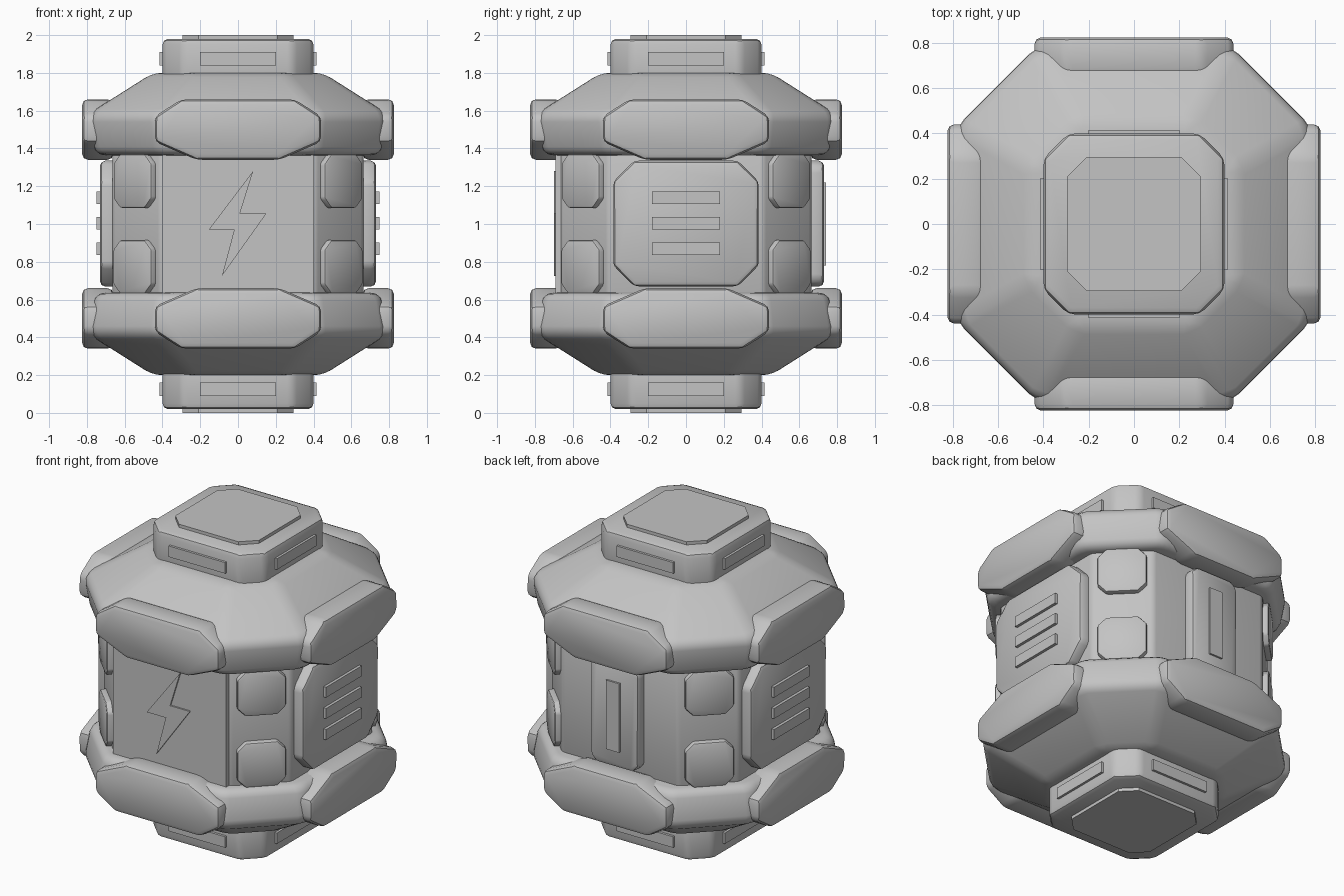
import bpy, bmesh, math
from mathutils import Matrix

if "Cube" in bpy.data.objects:
    bpy.data.objects.remove(bpy.data.objects["Cube"])

grey = bpy.data.materials.new("plain grey")
grey.diffuse_color = (0.55, 0.55, 0.55, 1)
grey.use_nodes = True
grey.node_tree.nodes["Principled BSDF"].inputs["Base Color"].default_value = grey.diffuse_color


def loft(name, loops, bevel=0.0, segments=2, turn=0.0):
    """Closed solid through equal-length point loops, bevelled and turned about z."""
    bm = bmesh.new()
    rows = [[bm.verts.new(p) for p in loop] for loop in loops]
    n = len(rows[0])
    for a, b in zip(rows, rows[1:]):
        for i in range(n):
            bm.faces.new((a[i], a[(i + 1) % n], b[(i + 1) % n], b[i]))
    bm.faces.new(rows[0])
    bm.faces.new(rows[-1])
    bmesh.ops.recalc_face_normals(bm, faces=bm.faces[:])
    if bevel:
        bmesh.ops.bevel(bm, geom=bm.edges[:], offset=bevel, segments=segments,
                        profile=0.5, affect='EDGES', clamp_overlap=True)
        bmesh.ops.recalc_face_normals(bm, faces=bm.faces[:])
    bm.transform(Matrix.Rotation(math.radians(turn), 4, 'Z'))
    mesh = bpy.data.meshes.new(name)
    bm.to_mesh(mesh)
    bm.free()
    mesh.materials.append(grey)
    ob = bpy.data.objects.new(name, mesh)
    bpy.context.collection.objects.link(ob)
    bpy.ops.object.select_all(action='DESELECT')
    ob.select_set(True)
    bpy.context.view_layer.objects.active = ob
    bpy.ops.object.shade_smooth_by_angle(angle=math.radians(32))
    return ob


def octagon(r, c, z):
    """Square of half size r whose flats end at c."""
    return [(c, -r, z), (r, -c, z), (r, c, z), (c, r, z),
            (-c, r, z), (-r, c, z), (-r, -c, z), (-c, -r, z)]


def plate(name, outline, inner, outer, bevel=0.0, turn=0.0):
    """Wall plate from an (x, z) outline, spanning two distances from the axis."""
    return loft(name, [[(x, -d, z) for x, z in outline] for d in (inner, outer)],
                bevel, 2, turn)


def box(w, z0, z1, cut=0.0):
    """Rectangle outline of half width w with optional cut corners."""
    if not cut:
        return [(-w, z0), (w, z0), (w, z1), (-w, z1)]
    return [(cut - w, z0), (w - cut, z0), (w, z0 + cut), (w, z1 - cut),
            (w - cut, z1), (cut - w, z1), (-w, z1 - cut), (-w, z0 + cut)]


# Central body
loft("core_body", [octagon(0.665, 0.41, 0.6), octagon(0.665, 0.41, 1.4)], 0.02)

# Top and bottom halves, mirrored about z = 1
for side, s in (("upper", 1), ("lower", -1)):
    # Sloped collar
    profile = [(0.5, 0.36), (0.755, 0.365), (0.79, 0.585), (0.45, 0.80)]
    loft(side + "_collar", [octagon(r, r * 0.55, 1 + s * h) for r, h in profile], 0.045, 3)
    # End cap with its raised plate
    loft(side + "_cap", [octagon(0.4, 0.29, 1 + s * h) for h in (0.7, 0.98)], 0.03)
    loft(side + "_cap_plate", [octagon(0.295, 0.21, 1 + s * h) for h in (0.96, 1.0)])
    # Bumper pads and cap bars on four sides
    pad = [(-0.22, 0.34), (0.22, 0.34), (0.44, 0.435), (0.44, 0.57),
           (0.3, 0.66), (-0.3, 0.66), (-0.44, 0.57), (-0.44, 0.435)]
    for t in range(4):
        plate(f"{side}_bumper_{t}", [(x, 1 + s * h) for x, h in pad],
              0.66, 0.825, 0.03, 90 * t)
        plate(f"{side}_cap_bar_{t}", [(x, 1 + s * h) for x, h in box(0.2, 0.84, 0.91)],
              0.38, 0.415, 0, 90 * t)
        # Corner blocks on the diagonal walls
        plate(f"{side}_corner_block_{t}",
              [(x, 1 + s * h) for x, h in box(0.143, 0.085, 0.37, 0.05)],
              0.72, 0.795, 0.012, 45 + 90 * t)

# Front panel with lightning bolt relief
plate("front_panel", box(0.4, 0.63, 1.37), 0.6, 0.69)
bolt = [(0.08, 1.28), (0.01, 1.055), (0.15, 1.055),
        (-0.085, 0.725), (-0.02, 0.97), (-0.155, 0.97)]
plate("front_bolt", bolt, 0.68, 0.70)

# Side panels with three vent slats
for side, turn in (("right", 90), ("left", -90)):
    plate(side + "_panel", box(0.385, 0.67, 1.335, 0.11), 0.62, 0.73, 0.025, turn)
    for i in range(3):
        z = 0.868 + 0.135 * i
        plate(f"{side}_slat_{i}", box(0.18, z - 0.033, z + 0.033), 0.71, 0.748, 0, turn)

# Narrow back panel with upright bar
plate("back_panel", box(0.17, 0.67, 1.335, 0.04), 0.62, 0.73, 0.025, 180)
plate("back_bar", box(0.047, 0.78, 1.22), 0.71, 0.742, 0, 180)
